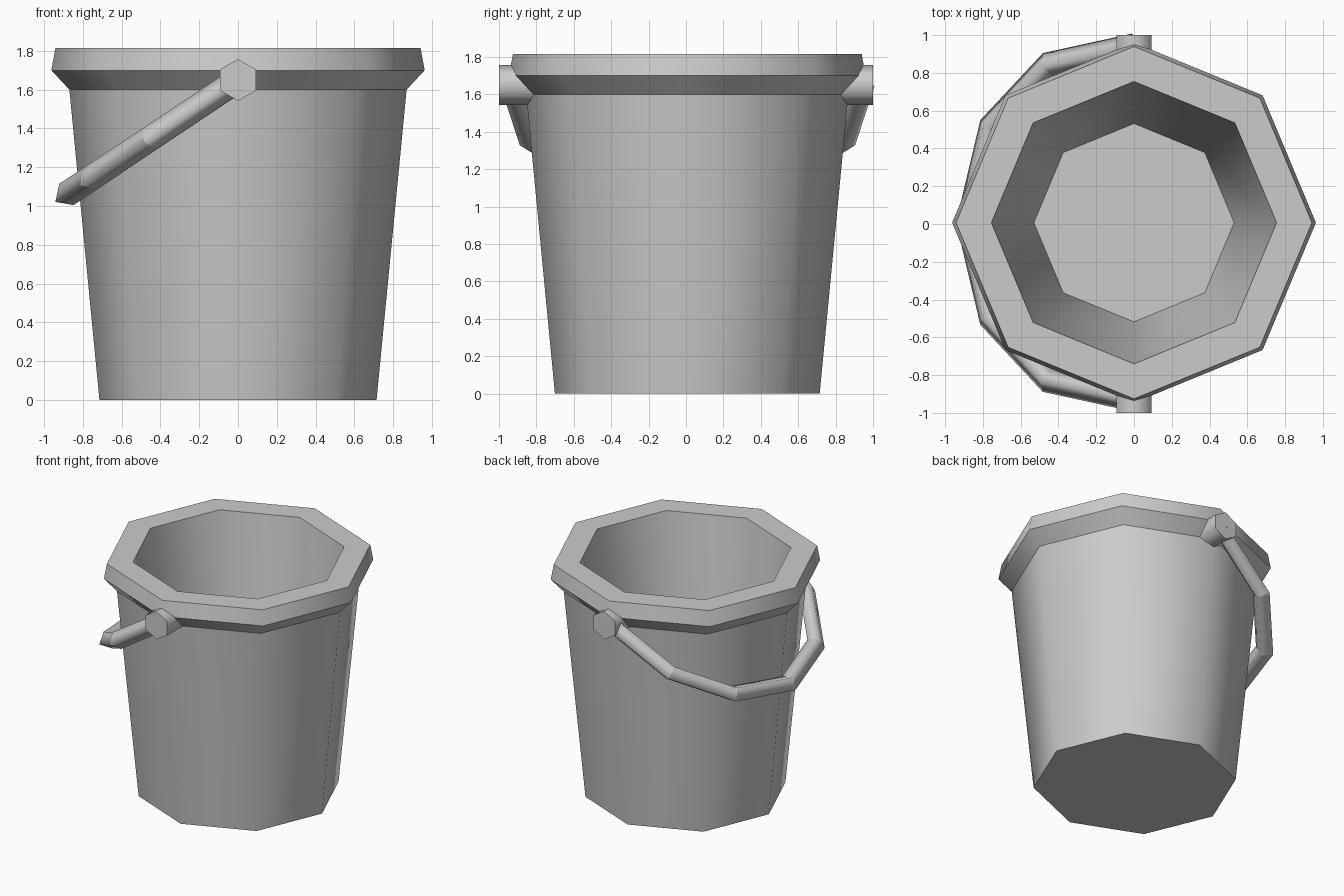
import bpy, bmesh, math
from mathutils import Vector

cube = bpy.data.objects.get("Cube")
if cube:
    bpy.data.objects.remove(cube, do_unlink=True)

grey = bpy.data.materials.new("plain grey")
grey.use_nodes = True
colour = (0.6, 0.6, 0.6, 1)
grey.diffuse_color = colour
grey.node_tree.nodes["Principled BSDF"].inputs["Base Color"].default_value = colour


def loft(name, rings):
    """Skin a list of rings, smooth around each band and sharp along each ring."""
    bm = bmesh.new()
    loops = [[bm.verts.new(p) for p in ring] for ring in rings]
    n = len(loops[0])
    for a, b in zip(loops, loops[1:]):
        for i in range(n):
            j = (i + 1) % n
            bm.faces.new((a[i], a[j], b[j], b[i])).smooth = True
    bm.faces.new(loops[0])
    bm.faces.new(loops[-1])
    bmesh.ops.recalc_face_normals(bm, faces=bm.faces)
    for loop in loops:
        for i in range(n):
            bm.edges.get((loop[i], loop[(i + 1) % n])).smooth = False
    mesh = bpy.data.meshes.new(name)
    bm.to_mesh(mesh)
    bm.free()
    mesh.materials.append(grey)
    obj = bpy.data.objects.new(name, mesh)
    bpy.context.collection.objects.link(obj)
    return obj


def circle(r, sides, turn=0.0):
    angles = [math.tau * i / sides + turn for i in range(sides)]
    return [(r * math.cos(a), r * math.sin(a)) for a in angles]


# Octagonal bucket: outer wall, flared rim, inner wall and floor
profile = [(0.715, 0), (0.87, 1.6), (0.963, 1.7), (0.942, 1.815), (0.755, 1.815), (0.53, 0.1)]
bucket = loft("bucket", [[(x, y * 0.99 + 0.007, z) for x, y in circle(r, 8)] for r, z in profile])

# Hexagonal pivots at front and back
pivot_z = 1.65
for name, side in (("front_pivot", -1), ("back_pivot", 1)):
    loft(name, [[(x, side * y, pivot_z + z) for x, z in circle(0.108, 6, math.pi / 2)]
                for y in (0.8, 1.0)])

# Handle: square tube bent in a plane that slopes down to one side
outward = Vector((-0.832, 0, -0.555))
across = Vector((0, 1, 0))
normal = outward.cross(across)
half = [(0, 0.935), (0.55, 0.835), (0.92, 0.505)]
path = [Vector(p) for p in half + [(1.064, 0)] + [(u, -y) for u, y in reversed(half)]]
origin = Vector((0, 0.008, pivot_z))
radius = 0.066
rings = []
for i, p in enumerate(path):
    before = (p - path[i - 1]).normalized() if i else (path[1] - p).normalized()
    after = (path[i + 1] - p).normalized() if i < len(path) - 1 else before
    tangent = (before + after).normalized()
    mitre = radius / tangent.dot(after)
    side = (outward * -tangent.y + across * tangent.x) * mitre
    centre = origin + outward * p.x + across * p.y
    rings.append([centre + side, centre + normal * radius, centre - side, centre - normal * radius])
loft("handle", rings)
